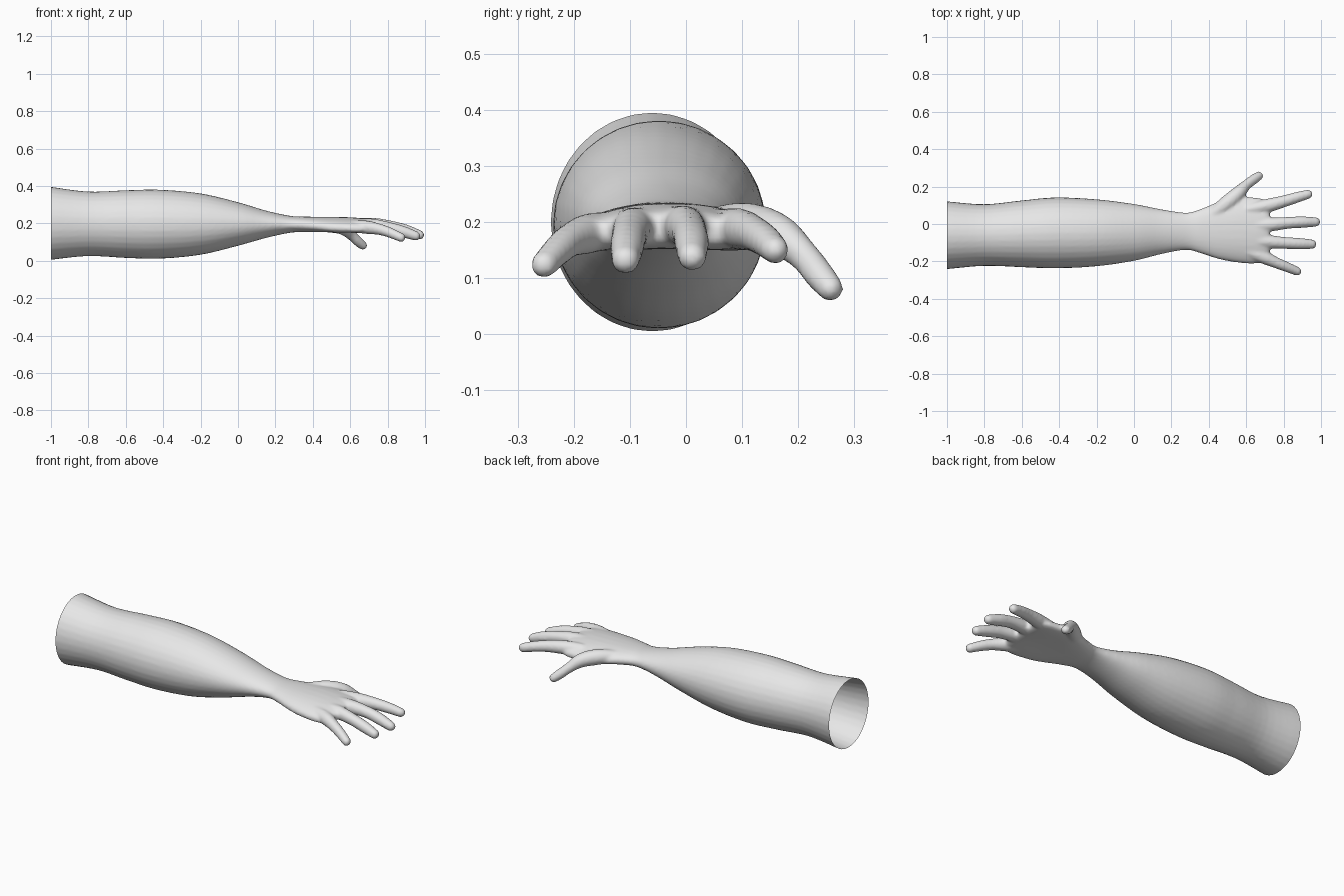
import bpy
import bmesh
import math
from mathutils import Vector

cube = bpy.data.objects.get("Cube")
if cube:
    bpy.data.objects.remove(cube, do_unlink=True)

skin = bpy.data.materials.new("light grey skin")
skin.use_nodes = True
skin.diffuse_color = (0.8, 0.8, 0.8, 1)
skin.node_tree.nodes["Principled BSDF"].inputs["Base Color"].default_value = (0.8, 0.8, 0.8, 1)


def spline(keys, steps):
    """Smooth interpolation through rows of numbers."""
    rows = [Vector(k) for k in keys]
    rows = [2 * rows[0] - rows[1]] + rows + [2 * rows[-1] - rows[-2]]
    out = []
    for i in range(1, len(rows) - 2):
        a, b, c, d = rows[i - 1:i + 3]
        for s in range(steps):
            t = s / steps
            out.append(0.5 * (2 * b + (c - a) * t + (2 * a - 5 * b + 4 * c - d) * t * t
                              + (3 * b - a - 3 * c + d) * t ** 3))
    return out + [rows[-2]]


def skin_rings(bm, rings):
    """Bridge rings of points into a closed tube."""
    loops = [[bm.verts.new(p) for p in r] for r in rings]
    n = len(loops[0])
    for a, b in zip(loops, loops[1:]):
        for i in range(n):
            j = (i + 1) % n
            bm.faces.new((a[i], a[j], b[j], b[i]))
    bm.faces.new(loops[0][::-1])
    bm.faces.new(loops[-1])


def add_forearm(bm):
    """Forearm and palm: x, y min, y max, z min, z max."""
    keys = [(-1.06, -.243, .123, 0, .40), (-1, -.241, .121, .005, .395), (-.8, -.224, .106, .025, .37),
            (-.6, -.231, .126, .015, .377), (-.42, -.237, .142, .011, .380), (-.2, -.226, .132, .032, .36),
            (0, -.197, .107, .08, .313), (.15, -.16, .078, .122, .268), (.28, -.139, .061, .15, .24),
            (.36, -.158, .082, .153, .236), (.45, -.187, .118, .153, .235), (.55, -.206, .145, .153, .234),
            (.64, -.212, .142, .152, .23), (.70, -.2, .13, .155, .223), (.725, -.17, .10, .165, .213)]
    rings = []
    for x, y0, y1, z0, z1 in spline(keys, 5):
        cy, cz, ry, rz = (y0 + y1) / 2, (z0 + z1) / 2, (y1 - y0) / 2, (z1 - z0) / 2
        flat = min(max((x - .2) / .3, 0), 1)          # the palm is boxier and arched
        ring = []
        for i in range(32):
            a = math.tau * i / 32
            c, s = math.cos(a), math.sin(a)
            e = 1 - .2 * flat
            dy = ry * math.copysign(abs(c) ** e, c)
            dz = rz * math.copysign(abs(s) ** e, s)
            ring.append((x, cy + dy, cz + dz - .65 * flat * dy * dy))
        rings.append(ring)
    skin_rings(bm, rings)


def add_finger(bm, keys):
    """Round-tipped finger: x, y, z, radius."""
    rows = spline(keys, 6)
    pts = [Vector(r[:3]) for r in rows]
    rad = [r[3] for r in rows]
    end = (pts[-1] - pts[-2]).normalized()
    for k in range(1, 6):                             # rounded tip
        a = k * math.pi / 2 / 5.3
        pts.append(Vector(rows[-1][:3]) + end * rows[-1][3] * math.sin(a))
        rad.append(rows[-1][3] * math.cos(a))
    rings = []
    for i, p in enumerate(pts):
        t = (pts[min(i + 1, len(pts) - 1)] - pts[max(i - 1, 0)]).normalized()
        u = Vector((0, 0, 1)).cross(t).normalized()
        v = t.cross(u)
        rings.append([p + rad[i] * (u * math.cos(math.tau * j / 16) + v * math.sin(math.tau * j / 16))
                      for j in range(16)])
    skin_rings(bm, rings)


fingers = [
    # thumb
    [(.40, .035, .195, .03), (.49, .105, .193, .042), (.555, .162, .178, .038), (.60, .208, .142, .028),
     (.64, .238, .105, .027), (.667, .257, .082, .024)],
    # index
    [(.60, .075, .193, .032), (.71, .097, .187, .037), (.80, .121, .179, .032), (.87, .142, .166, .029),
     (.93, .159, .15, .025)],
    # middle
    [(.60, -.01, .195, .032), (.72, -.004, .193, .037), (.82, .006, .182, .032), (.90, .01, .162, .031),
     (.97, .011, .138, .026)],
    # ring
    [(.60, -.085, .193, .032), (.71, -.094, .19, .036), (.80, -.101, .177, .032), (.88, -.105, .156, .031),
     (.95, -.108, .133, .026)],
    # little
    [(.56, -.13, .188, .03), (.68, -.172, .18, .036), (.76, -.207, .167, .03), (.82, -.231, .147, .027),
     (.872, -.253, .124, .024)],
]

# All parts in one mesh, ready to be fused
bm = bmesh.new()
add_forearm(bm)
for keys in fingers:
    add_finger(bm, keys)
bmesh.ops.recalc_face_normals(bm, faces=bm.faces)
mesh = bpy.data.meshes.new("arm_and_hand")
bm.to_mesh(mesh)
bm.free()
arm = bpy.data.objects.new("arm_and_hand", mesh)
bpy.context.collection.objects.link(arm)
bpy.context.view_layer.objects.active = arm
arm.select_set(True)

# Fuse into one skin and soften the joins
fuse = arm.modifiers.new("fuse", 'REMESH')
fuse.mode = 'VOXEL'
fuse.voxel_size = .008
soft = arm.modifiers.new("soften", 'SMOOTH')
soft.factor = .5
soft.iterations = 6
for name in ("fuse", "soften"):
    bpy.ops.object.modifier_apply(modifier=name)

# Cut the elbow end open
bm = bmesh.new()
bm.from_mesh(arm.data)
bmesh.ops.bisect_plane(bm, geom=bm.verts[:] + bm.edges[:] + bm.faces[:], plane_co=(-1, 0, 0),
                       plane_no=(-1, 0, 0), clear_outer=True)
for f in bm.faces:
    f.smooth = True
    f.material_index = 0
bm.to_mesh(arm.data)
bm.free()
arm.data.materials.clear()
arm.data.materials.append(skin)
